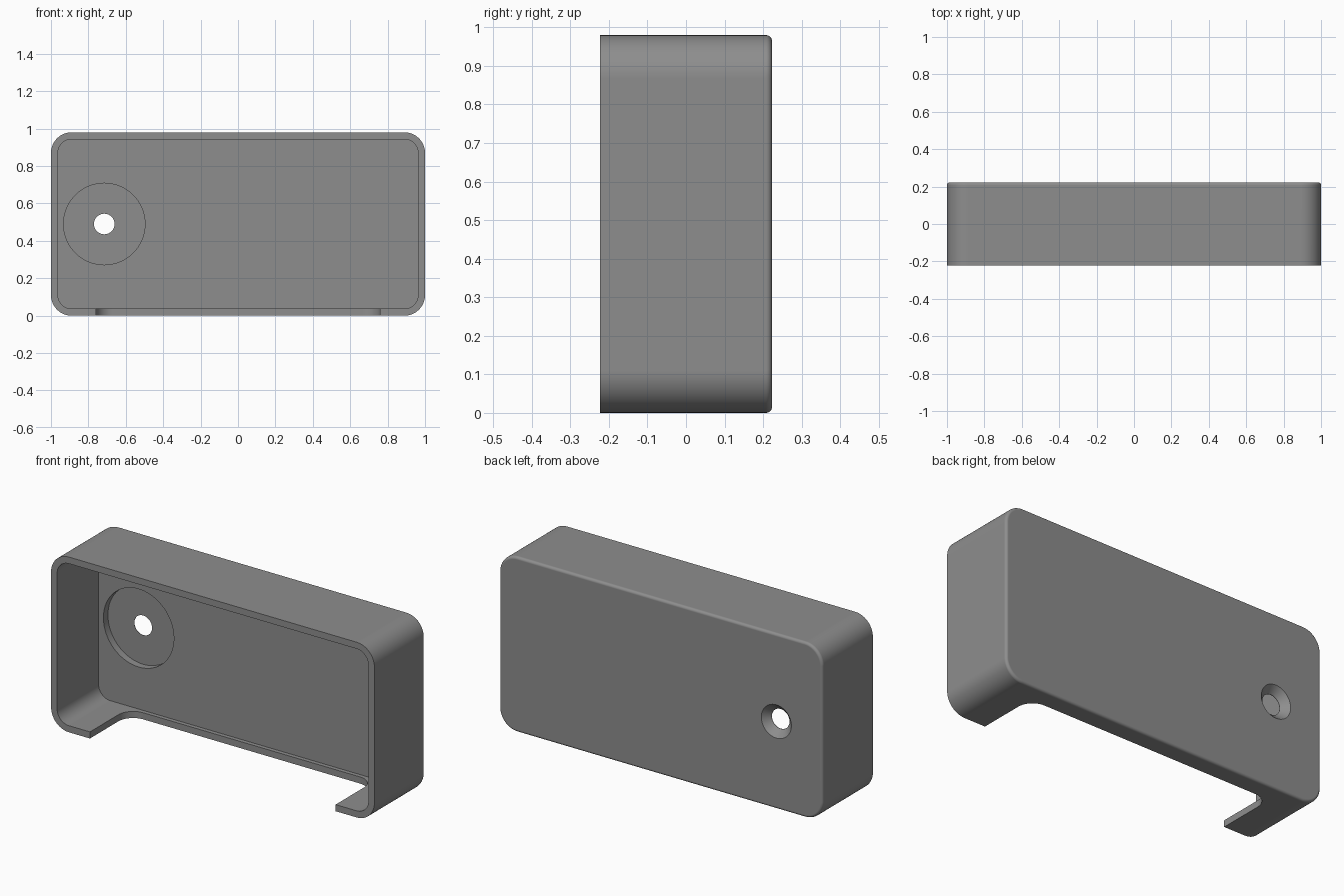
import bpy, bmesh, math

if "Cube" in bpy.data.objects:
    bpy.data.objects.remove(bpy.data.objects["Cube"])

W, H, D = 2.0, 0.98, 0.446          # width, height, depth
WALL, BACK = 0.037, 0.08            # side wall and back plate thickness
R, FILLET = 0.11, 0.015             # corner radius, rear edge fillet
HOLE_X, HOLE_Z = -0.715, 0.49
F, B = -D / 2, D / 2                # front and back planes

grey = bpy.data.materials.new("plain grey")
grey.diffuse_color = (0.27, 0.27, 0.27, 1)
grey.use_nodes = True
grey.node_tree.nodes["Principled BSDF"].inputs["Base Color"].default_value = grey.diffuse_color


def rounded_rect(w, h, r, n=14):
    """Closed outline of a rounded rectangle centred on the origin."""
    pts = []
    for k, (sx, sy) in enumerate([(1, 1), (-1, 1), (-1, -1), (1, -1)]):
        for i in range(n + 1):
            a = math.pi / 2 * (k + i / n)
            pts.append((sx * (w / 2 - r) + r * math.cos(a),
                        sy * (h / 2 - r) + r * math.sin(a)))
    return pts


def circle(r, cx, cy, n=72):
    return [(cx + r * math.cos(2 * math.pi * i / n),
             cy + r * math.sin(2 * math.pi * i / n)) for i in range(n)]


def loft(name, rings):
    """Solid from matching rings of 3D points, capped at both ends."""
    bm = bmesh.new()
    loops = [[bm.verts.new(p) for p in ring] for ring in rings]
    n = len(loops[0])
    for a, b in zip(loops, loops[1:]):
        for i in range(n):
            j = (i + 1) % n
            bm.faces.new((a[i], a[j], b[j], b[i]))
    bm.faces.new(loops[0])
    bm.faces.new(loops[-1])
    bmesh.ops.recalc_face_normals(bm, faces=bm.faces)
    me = bpy.data.meshes.new(name)
    bm.to_mesh(me)
    bm.free()
    me.materials.append(grey)
    ob = bpy.data.objects.new(name, me)
    bpy.context.collection.objects.link(ob)
    return ob


def along_y(outline, y, z0=0.0):
    return [(x, y, z + z0) for x, z in outline]


# Outer body with a rounded rear edge
rings = [along_y(rounded_rect(W, H, R), F, H / 2)]
for i in range(7):
    a = math.pi / 2 * i / 6
    s = FILLET * (1 - math.cos(a))
    rings.append(along_y(rounded_rect(W - 2 * s, H - 2 * s, R - s),
                         B - FILLET + FILLET * math.sin(a), H / 2))
body = loft("case_shell", rings)

# Main cavity, open at the front
inner = rounded_rect(W - 2 * WALL, H - 2 * WALL, R - WALL)
cavity = loft("cavity_cutter", [along_y(inner, F - 0.1, H / 2),
                                along_y(inner, B - BACK, H / 2)])

# Round recess in the inside of the back plate
disc = circle(0.218, HOLE_X, HOLE_Z)
recess = loft("recess_cutter", [along_y(disc, B - BACK - 0.05),
                                along_y(disc, B - 0.04)])

# Countersunk screw hole: straight bore flaring out at 45 degrees
bore = [(0.055, B - 0.1), (0.055, B - 0.038), (0.103, B + 0.01)]
screw = loft("screw_hole_cutter",
             [along_y(circle(r, HOLE_X, HOLE_Z), y) for r, y in bore])

# Slot in the bottom wall with rounded inner corners
slot_back = 0.12
slot_len = 2 * (slot_back - F)
slot = rounded_rect(1.52, slot_len, 0.09)
notch = loft("bottom_slot_cutter",
             [[(x, y + F, z) for x, y in slot] for z in (-0.1, 0.06)])

# Cut everything out, then bake the result
cutters = [cavity, recess, screw, notch]
for c in cutters:
    c.hide_render = True
    m = body.modifiers.new(c.name, 'BOOLEAN')
    m.operation = 'DIFFERENCE'
    m.solver = 'EXACT'
    m.object = c
dg = bpy.context.evaluated_depsgraph_get()
baked = bpy.data.meshes.new_from_object(body.evaluated_get(dg))
body.modifiers.clear()
body.data = baked
for c in cutters:
    bpy.data.objects.remove(c)

# Smooth the curves, keep crisp edges and flat faces
bpy.context.view_layer.objects.active = body
body.select_set(True)
bpy.ops.object.shade_smooth_by_angle(angle=math.radians(30))
wn = body.modifiers.new("flat_faces", 'WEIGHTED_NORMAL')
wn.keep_sharp = True
